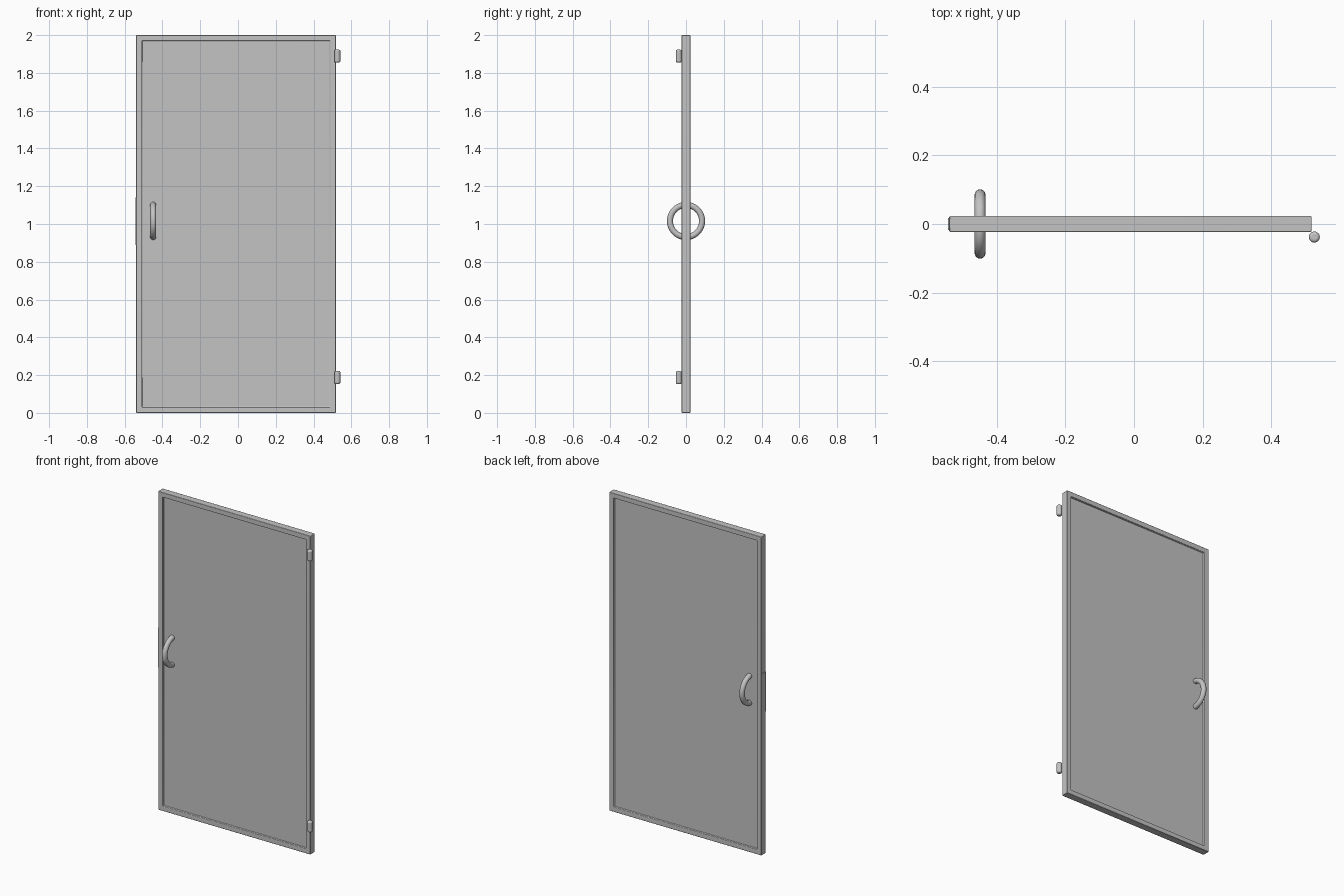
import bpy, bmesh, math
from mathutils import Vector

cube = bpy.data.objects.get("Cube")
if cube:
    bpy.data.objects.remove(cube, do_unlink=True)

# One grey for the whole door
grey = bpy.data.materials.new("plain grey")
grey.use_nodes = True
colour = (0.55, 0.55, 0.55, 1)
grey.diffuse_color = colour
grey.node_tree.nodes["Principled BSDF"].inputs["Base Color"].default_value = colour


def finish(obj, name, bevel=0, segments=2):
    obj.name = obj.data.name = name
    obj.data.materials.append(grey)
    if bevel:
        mod = obj.modifiers.new("soft edges", "BEVEL")
        mod.width, mod.segments = bevel, segments
        mod.limit_method = "ANGLE"
    bpy.ops.object.select_all(action="DESELECT")
    obj.select_set(True)
    bpy.context.view_layer.objects.active = obj
    bpy.ops.object.shade_smooth_by_angle(angle=math.radians(35))
    return obj


def box(name, low, high, bevel=0):
    low, high = Vector(low), Vector(high)
    bpy.ops.mesh.primitive_cube_add(size=1, location=(low + high) / 2)
    obj = bpy.context.object
    obj.scale = high - low
    bpy.ops.object.transform_apply(location=False, rotation=False, scale=True)
    return finish(obj, name, bevel)


# Door slab with a shallow recessed panel on both faces
LEFT, RIGHT, HEIGHT = -0.539, 0.518, 2.0
HALF_DEPTH, BORDER, RECESS = 0.023, 0.043, 0.012
door = box("door", (LEFT, -HALF_DEPTH, 0), (RIGHT, HALF_DEPTH, HEIGHT), 0.003)
bm = bmesh.new()
bm.from_mesh(door.data)
panels = [f for f in bm.faces if abs(f.normal.y) > 0.9]
for face in panels:
    bmesh.ops.inset_region(bm, faces=[face], thickness=BORDER)
    result = bmesh.ops.extrude_discrete_faces(bm, faces=[face])
    inner = result["faces"][0]
    bmesh.ops.translate(bm, verts=inner.verts, vec=-inner.normal * RECESS)
bmesh.ops.recalc_face_normals(bm, faces=bm.faces)
bm.to_mesh(door.data)
bm.free()

# Latch plate on the opening edge
box("latch_plate", (-0.542, -0.018, 0.89), (LEFT + 0.004, 0.018, 1.14))

# Ring passing through the door forms a curved pull on each face
bpy.ops.mesh.primitive_torus_add(
    major_radius=0.085, minor_radius=0.016, major_segments=48, minor_segments=16,
    location=(-0.449, 0, 1.016), rotation=(0, math.pi / 2, 0))
finish(bpy.context.object, "ring_handle")

# Rounded hinge pins at the front of the hinged edge
for name, z in (("lower_hinge", 0.187), ("upper_hinge", 1.889)):
    bpy.ops.mesh.primitive_cylinder_add(
        vertices=24, radius=0.016, depth=0.068, location=(0.526, -0.038, z))
    finish(bpy.context.object, name, 0.008, 3)
